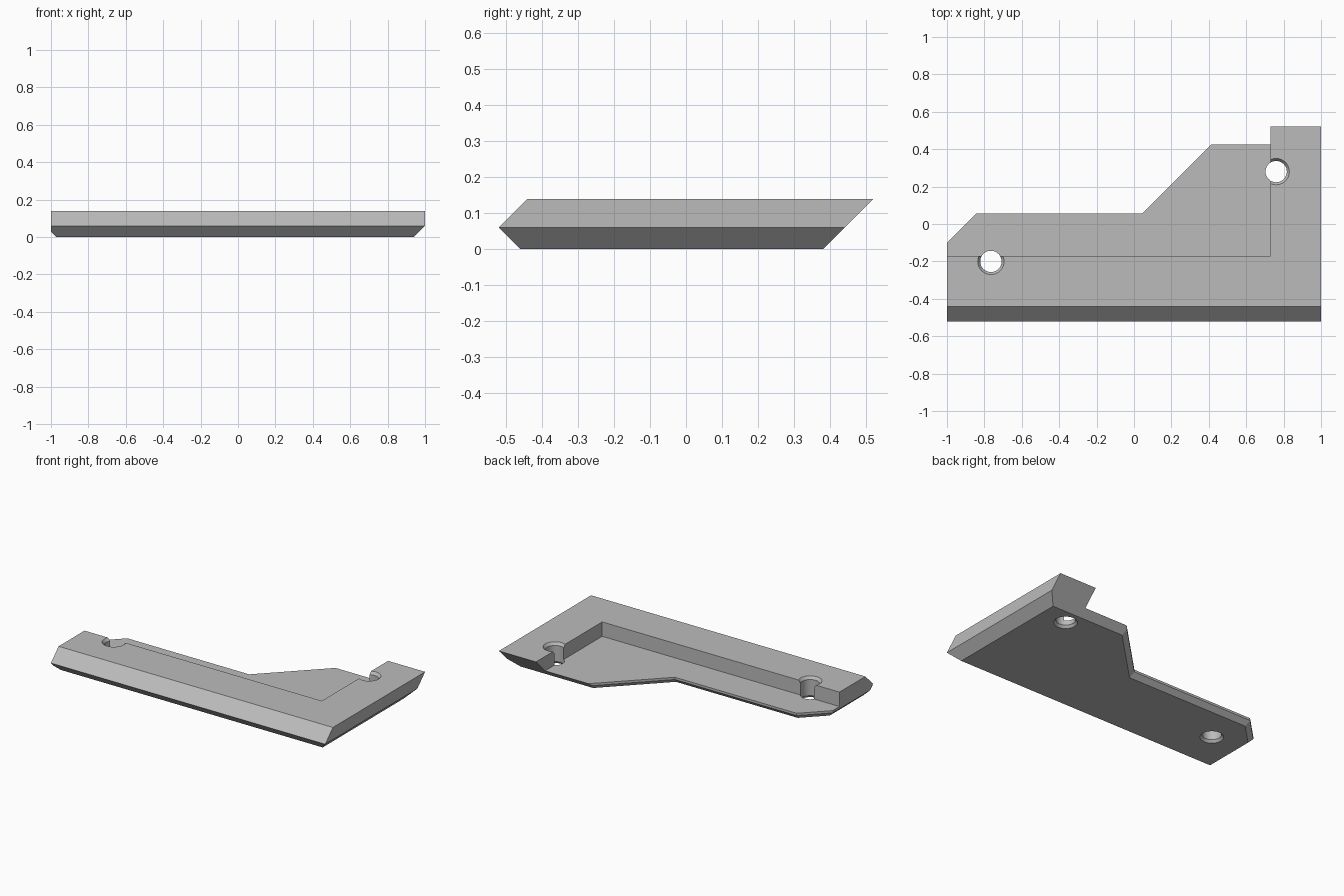
import bpy
import bmesh
import math

if "Cube" in bpy.data.objects:
    bpy.data.objects.remove(bpy.data.objects["Cube"], do_unlink=True)

FLOOR, TOP = 0.045, 0.14

grey = bpy.data.materials.new("plain_grey")
grey.use_nodes = True
colour = (0.5, 0.5, 0.5, 1)
grey.diffuse_color = colour
grey.node_tree.nodes["Principled BSDF"].inputs["Base Color"].default_value = colour


def loft(name, rings):
    """Closed solid through a stack of rings with equal point counts."""
    bm = bmesh.new()
    loops = [[bm.verts.new(p) for p in ring] for ring in rings]
    n = len(loops[0])
    for low, high in zip(loops, loops[1:]):
        for i in range(n):
            j = (i + 1) % n
            bm.faces.new((low[i], low[j], high[j], high[i]))
    bm.faces.new(loops[0][::-1])
    bm.faces.new(loops[-1])
    bmesh.ops.recalc_face_normals(bm, faces=bm.faces)
    mesh = bpy.data.meshes.new(name)
    bm.to_mesh(mesh)
    bm.free()
    obj = bpy.data.objects.new(name, mesh)
    bpy.context.collection.objects.link(obj)
    mesh.materials.append(grey)
    return obj


def outline(z):
    """Plate outline at height z, with its bevelled and undercut sides."""
    c = max(0, 0.03 - z)
    left, right = -1 + c, min(1, 0.94 + z)
    front = -0.46 - min(z, 0.06) + max(0, z - 0.06)
    back, step = 0.38 + z, 0.055 - c
    diag_a, diag_b = 0.9 - c * math.sqrt(2), 0.012 - c * math.sqrt(2)
    pts = [(left, front), (right, front), (right, back),
           (back - diag_b, back), (step - diag_b, step),
           (step - diag_a, step), (left, left + diag_a)]
    return [(x, y, z) for x, y in pts]


def circle(x, y, z, r, n=40):
    return [(x + r * math.cos(math.tau * i / n),
             y + r * math.sin(math.tau * i / n), z) for i in range(n)]


def cut(target, cutter):
    cutter.hide_render = True
    mod = target.modifiers.new("cut", "BOOLEAN")
    mod.operation = "DIFFERENCE"
    mod.solver = "EXACT"
    mod.object = cutter
    bpy.context.view_layer.objects.active = target
    bpy.ops.object.modifier_apply(modifier=mod.name)
    bpy.data.objects.remove(cutter, do_unlink=True)


# Solid bevelled plate
plate = loft("corner_plate", [outline(z) for z in (0, 0.03, 0.06, TOP)])

# Recess that leaves the raised L-shaped rim
corners = [(-1.2, -0.17), (0.73, -0.17), (0.73, 0.8), (-1.2, 0.8)]
cut(plate, loft("recess_cutter", [[(x, y, z) for x, y in corners] for z in (FLOOR, 0.3)]))

# Screw holes, countersunk at both ends
for x, y in ((-0.765, -0.2), (0.76, 0.28)):
    profile = [(-0.002, 0.072), (0.016, 0.057), (0.122, 0.057), (0.142, 0.072)]
    cut(plate, loft("hole_cutter", [circle(x, y, z, r) for z, r in profile]))

bpy.ops.object.select_all(action="DESELECT")
plate.select_set(True)
bpy.context.view_layer.objects.active = plate
bpy.ops.object.shade_smooth_by_angle(angle=math.radians(25))
